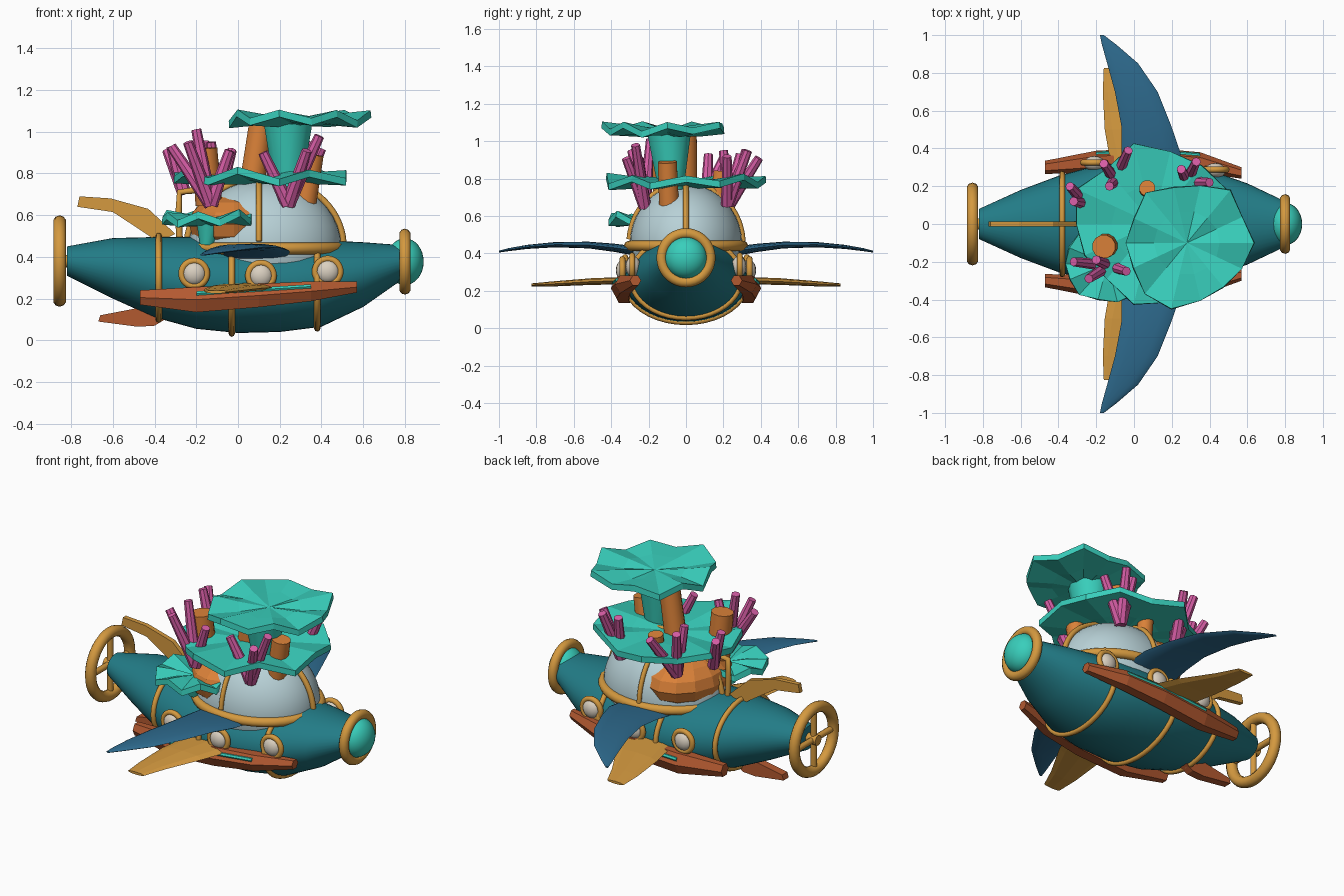
import bpy, bmesh, math, random
from mathutils import Vector as V

random.seed(4)
if "Cube" in bpy.data.objects:
    bpy.data.objects.remove(bpy.data.objects["Cube"])


def material(name, *rgb):
    m = bpy.data.materials.new(name)
    m.use_nodes = True
    m.diffuse_color = (*rgb, 1)
    m.node_tree.nodes["Principled BSDF"].inputs["Base Color"].default_value = (*rgb, 1)
    return m


HULL = material("deep teal", .016, .2, .24)
GOLD = material("brass", .66, .32, .05)
TEAL = material("bright teal", .04, .62, .5)
PINK = material("coral pink", .68, .11, .38)
ORANGE = material("sponge orange", .7, .22, .04)
RUST = material("rust", .45, .1, .03)
BLUE = material("fin blue", .026, .14, .26)
GLASS = material("pale glass", .48, .64, .68)
CREAM = material("cream", .7, .63, .53)
X, Y, Z = V((1, 0, 0)), V((0, 1, 0)), V((0, 0, 1))


def finish(ob, name, mat, smooth=True):
    ob.name = name
    ob.data.materials.append(mat)
    if smooth and ob.type == 'MESH':
        bpy.ops.object.select_all(action='DESELECT')
        ob.select_set(True)
        bpy.context.view_layer.objects.active = ob
        bpy.ops.object.shade_smooth_by_angle(angle=math.radians(38))
    return ob


def mesh_object(bm, name, mat, smooth=True):
    bmesh.ops.recalc_face_normals(bm, faces=bm.faces)
    me = bpy.data.meshes.new(name)
    bm.to_mesh(me)
    bm.free()
    ob = bpy.data.objects.new(name, me)
    bpy.context.collection.objects.link(ob)
    return finish(ob, name, mat, smooth)


def loft(name, sections, u, v, mat, n=24, smooth=True):
    """Skin elliptical sections (centre, radius along u, radius along v)."""
    bm = bmesh.new()
    rings = []
    for c, a, b in sections:
        angles = [math.tau * i / n for i in range(n)]
        rings.append([bm.verts.new(V(c) + u * a * math.cos(t) + v * b * math.sin(t)) for t in angles])
    for r, s in zip(rings, rings[1:]):
        for i in range(n):
            j = (i + 1) % n
            bm.faces.new((r[i], r[j], s[j], s[i]))
    bm.faces.new(rings[0])
    bm.faces.new(rings[-1])
    return mesh_object(bm, name, mat, smooth)


def tube(name, p, q, r0, r1, mat, n=10):
    d = (V(q) - V(p)).normalized()
    u = d.orthogonal().normalized()
    return loft(name, [(p, r0, r0), (q, r1, r1)], u, d.cross(u), mat, n)


def pipe(name, points, r, mat, cyclic=False):
    cu = bpy.data.curves.new(name, 'CURVE')
    cu.dimensions, cu.bevel_depth, cu.bevel_resolution = '3D', r, 2
    cu.use_fill_caps = True
    sp = cu.splines.new('POLY')
    sp.points.add(len(points) - 1)
    for pt, co in zip(sp.points, points):
        pt.co = (*co, 1)
    sp.use_cyclic_u = cyclic
    sp.use_smooth = True
    ob = bpy.data.objects.new(name, cu)
    bpy.context.collection.objects.link(ob)
    return finish(ob, name, mat)


def ellipse(c, u, v, start=0, end=math.tau, n=40):
    return [V(c) + u * math.cos(t) + v * math.sin(t)
            for t in (start + (end - start) * i / n for i in range(n))]


def ball(name, c, scale, mat, seg=32, rings=16, smooth=True):
    bpy.ops.mesh.primitive_uv_sphere_add(segments=seg, ring_count=rings, location=c)
    ob = bpy.context.object
    ob.scale = scale
    return finish(ob, name, mat, smooth)


def torus(name, c, axis, major, minor, mat):
    bpy.ops.mesh.primitive_torus_add(major_radius=major, minor_radius=minor, major_segments=36,
                                     minor_segments=10, location=c,
                                     rotation=axis.to_track_quat('Z', 'Y').to_euler())
    return finish(bpy.context.object, name, mat)


def fin_plate(name, outline, half, mat):
    bm = bmesh.new()
    sides = [[bm.verts.new((x, y, z)) for x, z in outline] for y in (-half, half)]
    n = len(outline)
    for s in sides:
        bm.faces.new(s)
    for i in range(n):
        j = (i + 1) % n
        bm.faces.new((sides[0][i], sides[0][j], sides[1][j], sides[1][i]))
    return mesh_object(bm, name, mat, False)


def coral_fan(name, c, rx, ry, wave, n=14):
    """Ruffled faceted disc with a thick rim."""
    bm = bmesh.new()
    centre = bm.verts.new(c)
    previous = None
    for k in (.5, 1):
        ring = []
        for i in range(n):
            t = math.tau * i / n
            f = k * (1 + (random.uniform(-.12, .06) if k == 1 else 0))
            lift = wave * k * (.4 + .6 * (-1) ** i * random.uniform(.3, 1))
            ring.append(bm.verts.new(V(c) + V((rx * f * math.cos(t), ry * f * math.sin(t), lift))))
        for i in range(n):
            j = (i + 1) % n
            bm.faces.new((previous[i], ring[i], ring[j], previous[j]) if previous
                         else (centre, ring[i], ring[j]))
        previous = ring
    ob = mesh_object(bm, name, TEAL, False)
    mod = ob.modifiers.new("thickness", 'SOLIDIFY')
    mod.thickness, mod.offset = .035, 0
    return ob


# Hull: x, top, bottom, half width
HULL_ROWS = [(-.82, .45, .31, .08), (-.6, .49, .2, .18), (-.4, .495, .11, .255), (-.2, .495, .055, .31),
             (0, .49, .035, .33), (.2, .485, .04, .325), (.4, .48, .065, .285), (.6, .47, .16, .215),
             (.8, .455, .3, .12)]
loft("hull", [((x, 0, (t + b) / 2), w, (t - b) / 2) for x, t, b, w in HULL_ROWS], Y, Z, HULL, 40)


def hull_at(x):
    for a, b in zip(HULL_ROWS, HULL_ROWS[1:]):
        if a[0] <= x <= b[0]:
            return V(a[1:]).lerp(V(b[1:]), (x - a[0]) / (b[0] - a[0]))


for i, x in enumerate((-.38, -.03, .38)):
    t, b, w = hull_at(x)
    pipe(f"hull_band_{i}", ellipse((x, 0, (t + b) / 2), Y * (w + .006), Z * ((t - b) / 2 + .006)),
         .015, GOLD, True)

# Nose lens and rear wheel
torus("nose_ring", (.8, 0, .377), X, .13, .028, GOLD)
ball("nose_lens", (.8, 0, .377), (.09, .112, .112), TEAL)
torus("rear_wheel", (-.855, 0, .38), X, .187, .032, GOLD)
for d in (Y, Z):
    c = V((-.855, 0, .38))
    tube("wheel_spoke", c - d * .185, c + d * .185, .018, .018, GOLD)
tube("wheel_axle", (-.885, 0, .38), (-.78, 0, .38), .03, .03, GOLD, 16)

# Dome with its frame and the orange growth on it
ball("dome", (.13, 0, .45), (.365, .3, .32), GLASS, 40, 20)
pipe("dome_base_ring", ellipse((.135, 0, .44), X * .36, Y * .305), .028, GOLD, True)
pipe("dome_long_arch", ellipse((.13, 0, .45), X * .375, Z * .33, 0, math.pi), .016, GOLD)
pipe("dome_cross_arch", ellipse((.1, 0, .45), Y * .305, Z * .325, 0, math.pi), .014, GOLD)
pipe("rear_pipe", [(-.28, 0, .48), (-.285, 0, .6), (-.28, 0, .71), (-.2, 0, .72)], .016, GOLD)
ball("orange_growth", (-.02, 0, .555), (.22, .295, .15), ORANGE, 14, 8, False)

# Upright and keel fins on the tail
fin_plate("dorsal_fin", [(-.77, .64), (-.76, .69), (-.61, .68), (-.43, .63), (-.3, .51), (-.38, .47),
                         (-.47, .53), (-.6, .615)], .014, GOLD)
fin_plate("keel_fin", [(-.67, .09), (-.66, .12), (-.4, .17), (-.35, .1), (-.4, .07), (-.48, .065)],
          .025, RUST)

# Paired parts on both sides
for s, side in ((1, "left"), (-1, "right")):
    wing = [(.25, .09, .16, .41, .026), (.38, .09, .155, .43, .022), (.52, .065, .132, .445, .018),
            (.7, .012, .113, .447, .014), (.85, -.06, .082, .435, .011), (.95, -.132, .038, .42, .008),
            (1, -.17, .01, .41, .005)]
    loft(side + "_wing", [((x, s * y, z), a, b) for y, x, a, z, b in wing], X, Z, BLUE, 12)
    lower = [(.3, .04, .16, .255, .02), (.5, -.02, .135, .25, .018), (.7, -.08, .085, .238, .014),
             (.825, -.105, .055, .232, .008)]
    loft(side + "_lower_fin", [((x, s * y, z), a, b) for y, x, a, z, b in lower], X, Z, GOLD, 8, False)
    rail = [(-.47, .3, .205, .035, .04), (-.2, .33, .195, .058, .07), (.1, .34, .215, .062, .065),
            (.35, .325, .235, .055, .055), (.57, .27, .255, .03, .03)]
    loft(side + "_float", [((x, s * y, z), a, b) for x, y, z, a, b in rail], Y, Z, RUST, 6, False)
    loft(side + "_float_stripe", [((x, s * (y + a * .72), z + b * .42), .012, .012)
                                  for x, y, z, a, b in rail[1:4]], Y, Z, TEAL, 6, False)
    for x, z, y in ((-.21, .32, .305), (.11, .31, .32), (.43, .33, .268)):
        torus(side + "_porthole_ring", (x, s * (y + .02), z), Y, .06, .016, GOLD)
        ball(side + "_porthole_glass", (x, s * (y + .015), z), (.056, .04, .056), CREAM, 16, 10)

# Coral fans and their stems
coral_fan("low_fan", (-.14, -.21, .565), .23, .2, .05)
coral_fan("middle_fan", (.1, 0, .765), .44, .42, .05)
coral_fan("top_fan", (.28, -.1, 1.045), .35, .34, .055)
tube("low_fan_stem", (-.15, -.2, .46), (-.14, -.21, .57), .035, .06, TEAL)
tube("top_fan_stem", (.24, -.08, .74), (.24, -.09, 1.04), .07, .12, TEAL, 12)

# Orange tube sponges
for p, q, r in (((.06, 0, .7), (.115, 0, 1.07), .062), ((-.14, -.11, .65), (-.16, -.12, .92), .066),
                ((.32, -.09, .64), (.36, -.1, .89), .055), ((.07, .17, .68), (.07, .19, .84), .045)):
    tube("sponge_tube", p, q, r, r * .95, ORANGE, 12)

# Pink coral clusters: base, then branch tips
CLUSTERS = [((-.13, -.22, .65), [(-.32, -.2, .93), (-.2, -.19, 1.01), (-.24, -.29, .95), (-.04, -.25, .91)]),
            ((.24, -.22, .65), [(.12, -.25, .9), (.33, -.32, .91), (.39, -.27, .98)]),
            ((-.1, .23, .66), [(-.16, .32, .95), (-.03, .39, .91), (-.13, .2, .95)]),
            ((.28, .22, .66), [(.25, .29, .93), (.4, .22, .92), (.33, .33, .95)]),
            ((-.26, .11, .71), [(-.34, .2, .91), (-.32, .12, .93)])]
for base, tips in CLUSTERS:
    for tip in tips:
        tube("coral_branch", base, tip, .034, .024, PINK, 8)
